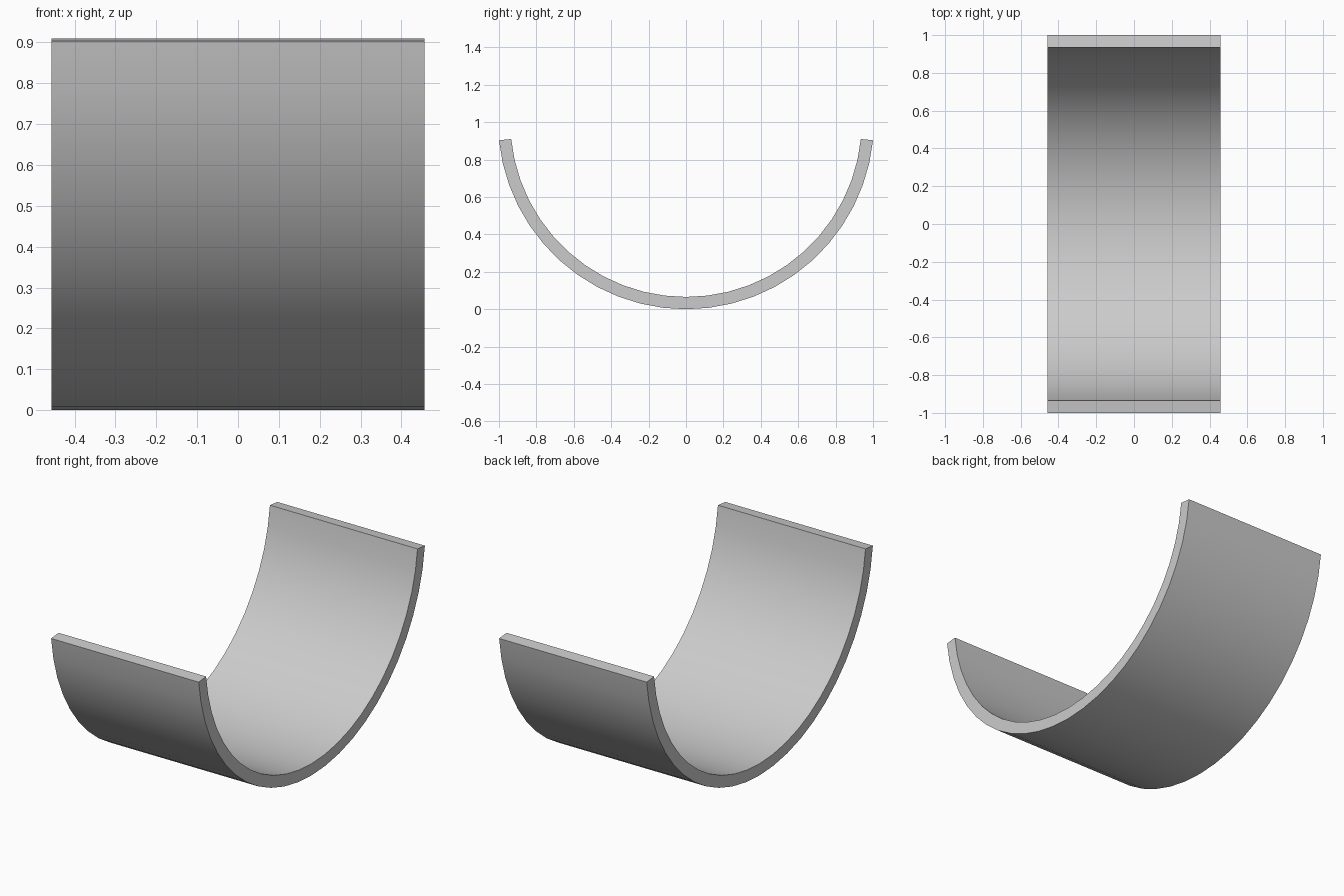
import bpy, bmesh, math

if "Cube" in bpy.data.objects:
    bpy.data.objects.remove(bpy.data.objects["Cube"])

HALF_WIDTH = 0.457
END = math.radians(5.83)          # each rim stops short of the horizontal
OUTER = 1.0 / math.cos(END)
INNER = OUTER - 0.0655
SEGMENTS = 24


def arc(radius):
    """Points of the lower arc in the YZ plane, standing on z = 0."""
    pts = []
    for i in range(SEGMENTS + 1):
        a = math.pi + END + (math.pi - 2 * END) * i / SEGMENTS
        pts.append((radius * math.cos(a), OUTER + radius * math.sin(a)))
    return pts


# Curved trough: quad strip of the thick arc section, extruded along x
bm = bmesh.new()
rows = [[bm.verts.new((-HALF_WIDTH, y, z)) for y, z in arc(r)] for r in (OUTER, INNER)]
faces = [bm.faces.new((rows[0][i], rows[0][i + 1], rows[1][i + 1], rows[1][i]))
         for i in range(SEGMENTS)]
ext = bmesh.ops.extrude_face_region(bm, geom=faces, use_keep_orig=True)
moved = [g for g in ext["geom"] if isinstance(g, bmesh.types.BMVert)]
bmesh.ops.translate(bm, verts=moved, vec=(2 * HALF_WIDTH, 0, 0))
bmesh.ops.recalc_face_normals(bm, faces=bm.faces)

mesh = bpy.data.meshes.new("curved_trough")
bm.to_mesh(mesh)
bm.free()
trough = bpy.data.objects.new("curved_trough", mesh)
bpy.context.collection.objects.link(trough)

# Smooth curve, crisp rims
bpy.context.view_layer.objects.active = trough
trough.select_set(True)
bpy.ops.object.shade_smooth_by_angle(angle=math.radians(30))
